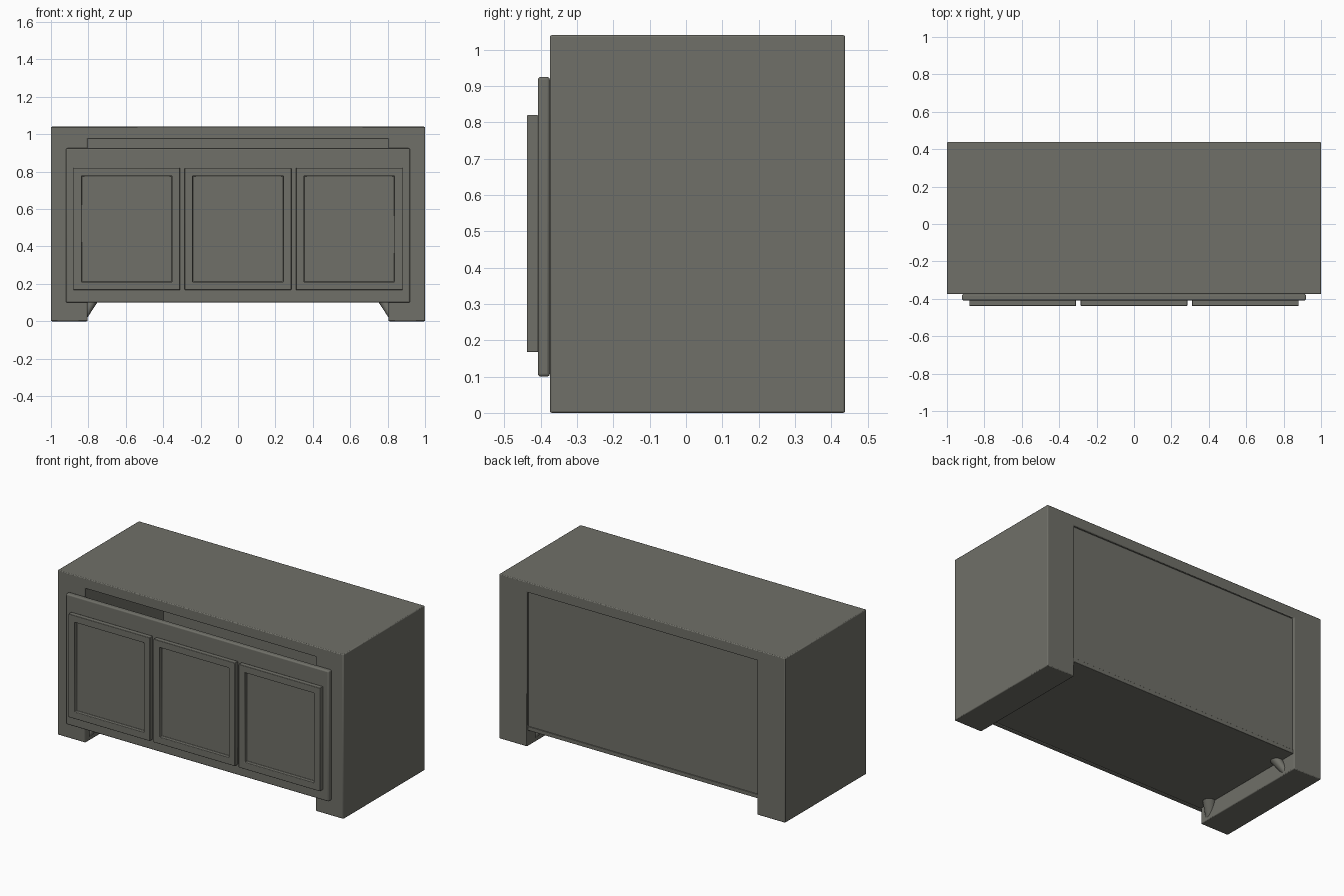
import bpy, bmesh, math
from mathutils import Vector

if "Cube" in bpy.data.objects:
    bpy.data.objects.remove(bpy.data.objects["Cube"], do_unlink=True)

paint = bpy.data.materials.new("warm_grey_paint")
paint.use_nodes = True
grey = (0.16, 0.16, 0.138, 1.0)
paint.diffuse_color = grey
paint.node_tree.nodes["Principled BSDF"].inputs["Base Color"].default_value = grey


def finish(name, bm, bevel=0.0, segments=2):
    bmesh.ops.recalc_face_normals(bm, faces=bm.faces)
    mesh = bpy.data.meshes.new(name)
    bm.to_mesh(mesh)
    bm.free()
    mesh.materials.append(paint)
    ob = bpy.data.objects.new(name, mesh)
    bpy.context.collection.objects.link(ob)
    if bevel:
        mod = ob.modifiers.new("edge_rounding", 'BEVEL')
        mod.width, mod.segments = bevel, segments
        mod.limit_method = 'ANGLE'
    bpy.ops.object.select_all(action='DESELECT')
    ob.select_set(True)
    bpy.context.view_layer.objects.active = ob
    bpy.ops.object.shade_smooth_by_angle(angle=math.radians(35))
    return ob


def box_mesh(x, y, z):
    bm = bmesh.new()
    bmesh.ops.create_cube(bm, size=1)
    for v in bm.verts:
        v.co = [lo + (c + 0.5) * (hi - lo) for c, (lo, hi) in zip(v.co, (x, y, z))]
    return bm


def box(name, x, y, z, bevel=0.0, segments=2):
    return finish(name, box_mesh(x, y, z), bevel, segments)


FRONT, BACK, TOP = -0.375, 0.438, 1.04
INNER, UNDER, FLOOR = 0.805, 0.975, 0.1

# Outer shell: thick sides and top as one upside-down U
half = [(INNER, UNDER), (INNER, 0), (1, 0), (1, TOP)]
outline = half + [(-x, z) for x, z in reversed(half)]
bm = bmesh.new()
face = bm.faces.new([bm.verts.new((x, FRONT, z)) for x, z in outline])
ext = bmesh.ops.extrude_face_region(bm, geom=[face])
bmesh.ops.translate(bm, vec=(0, BACK - FRONT, 0),
                    verts=[g for g in ext["geom"] if isinstance(g, bmesh.types.BMVert)])
finish("outer_shell", bm, 0.005)

# Floor and back board of the hollow inside
box("floor_board", (-INNER, INNER), (FRONT, 0.43), (FLOOR, 0.125), 0.002)
box("back_board", (-INNER, INNER), (0.405, 0.425), (0.125, UNDER))

# Front face panel, leaving an open slot above it
box("front_panel", (-0.92, 0.92), (-0.408, FRONT), (FLOOR, 0.925), 0.008, 3)

# Three doors with recessed centres
for name, centre in (("right", -0.595), ("middle", 0), ("left", 0.595)):
    bm = box_mesh((centre - 0.285, centre + 0.285), (-0.438, -0.407), (0.167, 0.82))
    bm.normal_update()
    front = [f for f in bm.faces if f.normal.y < -0.9]
    bmesh.ops.inset_region(bm, faces=front, thickness=0.043, use_even_offset=True)
    ext = bmesh.ops.extrude_face_region(bm, geom=front)
    bmesh.ops.translate(bm, vec=(0, 0.024, 0),
                        verts=[g for g in ext["geom"] if isinstance(g, bmesh.types.BMVert)])
    bmesh.ops.delete(bm, geom=[f for f in front if f.is_valid], context='FACES')
    finish(name + "_door", bm, 0.003)

# Splayed tapered feet, partly sunk into the side walls
for side, sx in (("left", 1), ("right", -1)):
    for end, y_top, y_low in (("front", -0.28, -0.33), ("back", 0.3, 0.35)):
        head, tip = Vector((sx * 0.783, y_top, FLOOR + 0.01)), Vector((sx * 0.838, y_low, 0.003))
        bm = bmesh.new()
        bmesh.ops.create_cone(bm, cap_ends=True, segments=24, radius1=0.022,
                              radius2=0.037, depth=1)
        for v in bm.verts:
            # shear the cone so both ends stay level
            along = v.co.z + 0.5
            v.co = tip.lerp(head, along) + Vector((v.co.x, v.co.y, 0))
        finish(f"{end}_{side}_foot", bm)
